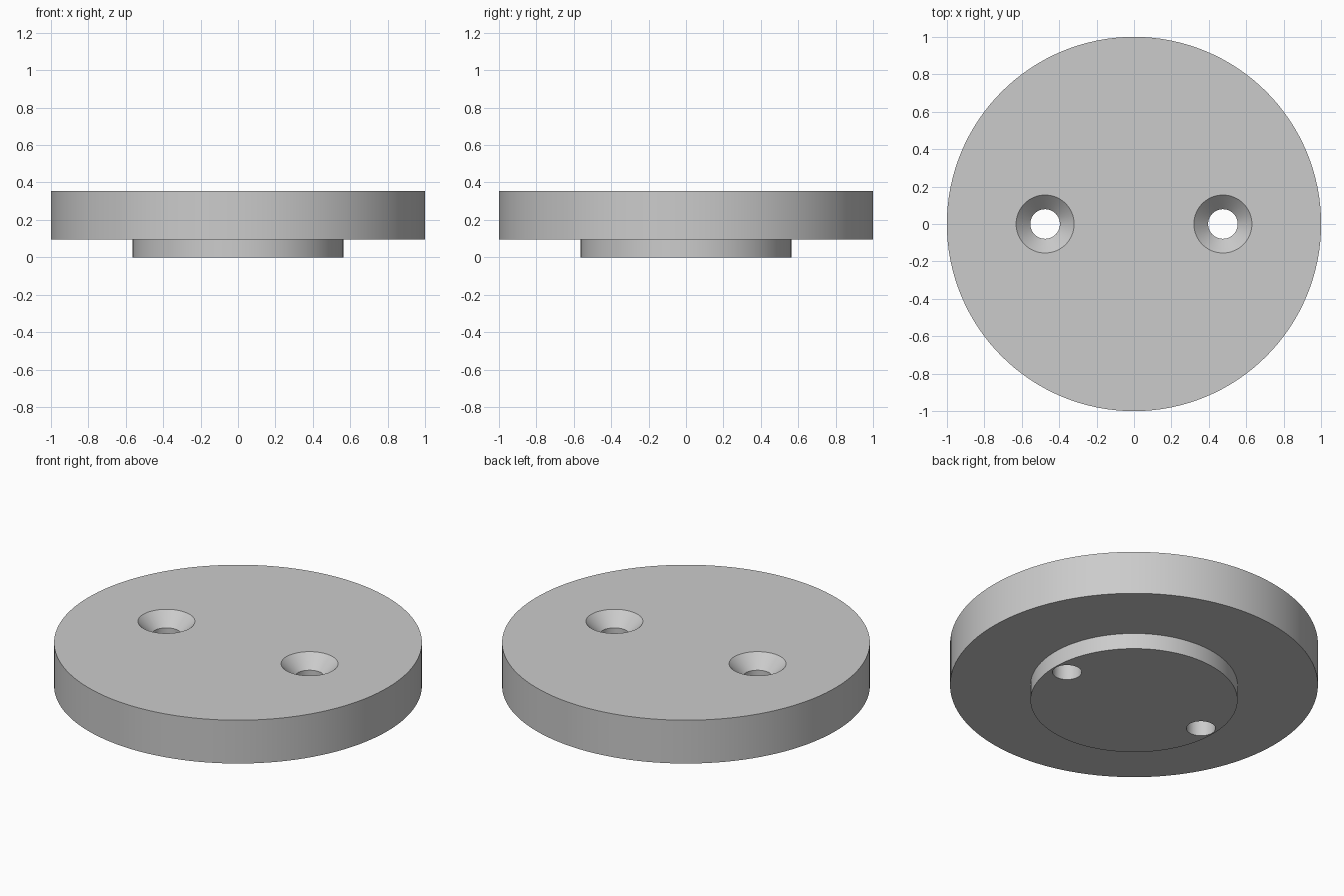
import bpy
import bmesh
import math

cube = bpy.data.objects.get("Cube")
if cube:
    bpy.data.objects.remove(cube, do_unlink=True)

DISC_R, BOSS_R = 1.0, 0.563
STEP_Z, TOP_Z = 0.095, 0.355
HOLE_X, HOLE_R, SINK_R = 0.475, 0.079, 0.155

grey = bpy.data.materials.new("light_grey")
grey.use_nodes = True
colour = (0.6, 0.6, 0.6, 1)
grey.diffuse_color = colour
grey.node_tree.nodes["Principled BSDF"].inputs["Base Color"].default_value = colour


def lathe(name, profile, segments, x=0):
    """Closed solid turned around z from (radius, height) points, bottom to top."""
    bm = bmesh.new()
    rings = []
    for r, z in profile:
        angles = [2 * math.pi * i / segments for i in range(segments)]
        rings.append([bm.verts.new((r * math.cos(a), r * math.sin(a), z)) for a in angles])
    for low, high in zip(rings, rings[1:]):
        for i in range(segments):
            j = (i + 1) % segments
            bm.faces.new((low[i], low[j], high[j], high[i]))
    bm.faces.new(rings[0][::-1])
    bm.faces.new(rings[-1])
    mesh = bpy.data.meshes.new(name)
    bm.to_mesh(mesh)
    bm.free()
    mesh.materials.append(grey)
    obj = bpy.data.objects.new(name, mesh)
    obj.location.x = x
    bpy.context.collection.objects.link(obj)
    return obj


# Wide disc with a smaller round boss underneath
disc = lathe("flanged_disc", [(BOSS_R, 0), (BOSS_R, STEP_Z),
                              (DISC_R, STEP_Z), (DISC_R, TOP_Z)], 128)

bpy.ops.object.select_all(action="DESELECT")
disc.select_set(True)
bpy.context.view_layer.objects.active = disc

# Two countersunk screw holes, cone sides at 45 degrees
OVER = 0.05
for side in (-1, 1):
    cutter = lathe("screw_hole_cutter", [(HOLE_R, -OVER), (HOLE_R, TOP_Z - (SINK_R - HOLE_R)),
                                         (SINK_R + OVER, TOP_Z + OVER)], 64, side * HOLE_X)
    cutter.hide_render = True
    cut = disc.modifiers.new("screw_hole", "BOOLEAN")
    cut.operation = "DIFFERENCE"
    cut.solver = "EXACT"
    cut.object = cutter
    bpy.ops.object.modifier_apply(modifier=cut.name)
    bpy.data.objects.remove(cutter, do_unlink=True)

bpy.ops.object.shade_smooth_by_angle(angle=math.radians(30))
